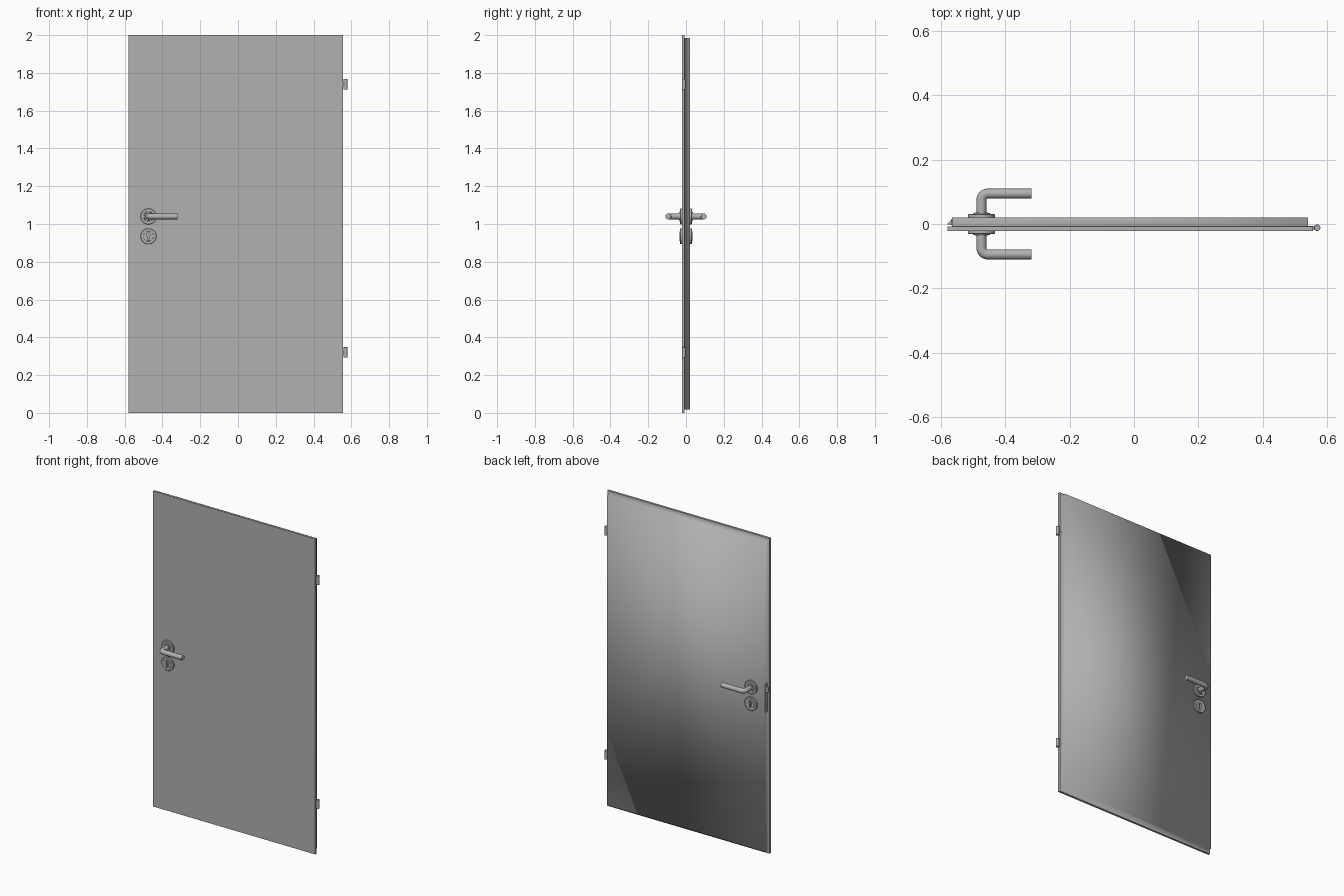
import bpy, bmesh, math
from mathutils import Vector

if "Cube" in bpy.data.objects:
    bpy.data.objects.remove(bpy.data.objects["Cube"])

HX, HANDLE_Z, KEY_Z = -0.474, 1.04, 0.935
pi = math.pi

# One mid-dark grey for the whole door
grey = bpy.data.materials.new("dark_grey")
grey.diffuse_color = (0.44, 0.44, 0.44, 1)
grey.use_nodes = True
grey.node_tree.nodes["Principled BSDF"].inputs["Base Color"].default_value = grey.diffuse_color


def finish(name, bm, smooth=False):
    bmesh.ops.recalc_face_normals(bm, faces=bm.faces[:])
    me = bpy.data.meshes.new(name)
    bm.to_mesh(me)
    bm.free()
    me.materials.append(grey)
    ob = bpy.data.objects.new(name, me)
    bpy.context.collection.objects.link(ob)
    if smooth:
        smooth_obj(ob)
    return ob


def smooth_obj(ob):
    bpy.ops.object.select_all(action='DESELECT')
    ob.select_set(True)
    bpy.context.view_layer.objects.active = ob
    bpy.ops.object.shade_smooth_by_angle(angle=math.radians(35))


def box(name, lo, hi):
    bm = bmesh.new()
    bmesh.ops.create_cube(bm, size=1)
    for v in bm.verts:
        v.co = Vector([(a + b) / 2 + c * (b - a) for a, b, c in zip(lo, hi, v.co)])
    return finish(name, bm)


def prism(name, pts, direction):
    """Extrude a closed 3D outline along a direction."""
    bm = bmesh.new()
    face = bm.faces.new([bm.verts.new(p) for p in pts])
    ext = bmesh.ops.extrude_face_region(bm, geom=[face])
    verts = [g for g in ext['geom'] if isinstance(g, bmesh.types.BMVert)]
    bmesh.ops.translate(bm, verts=verts, vec=direction)
    bm.verts.ensure_lookup_table()
    if len(bm.faces) == len(pts) + 1:
        bm.faces.new([bm.verts[i] for i in range(len(pts))])
    return finish(name, bm)


def lathe(name, profile, centre, axis, segs=40):
    """Revolve (radius, height) pairs around an axis through centre."""
    axis = Vector(axis)
    side = Vector((1, 0, 0))
    bm = bmesh.new()
    vs = [bm.verts.new(Vector(centre) + side * r + axis * h) for r, h in profile]
    es = [bm.edges.new(p) for p in zip(vs, vs[1:])]
    bmesh.ops.spin(bm, geom=vs + es, cent=centre, axis=axis,
                   angle=2 * pi, steps=segs, use_duplicate=False)
    bmesh.ops.remove_doubles(bm, verts=bm.verts[:], dist=1e-5)
    return finish(name, bm, True)


def lever(name, s):
    """Round bar leaving the door, bending and running sideways."""
    R, y, r = 0.02, 0.0945, 0.0155
    pts = [(HX, 0.025)]
    for i in range(11):
        a = pi - i / 10 * pi / 2
        pts.append((HX + R + R * math.cos(a), y - R + R * math.sin(a)))
    pts.append((-0.319, y))
    cu = bpy.data.curves.new(name, 'CURVE')
    cu.dimensions = '3D'
    cu.bevel_depth, cu.bevel_resolution, cu.use_fill_caps = r, 6, True
    cu.materials.append(grey)
    sp = cu.splines.new('POLY')
    sp.points.add(len(pts) - 1)
    for p, (px, py) in zip(sp.points, pts):
        p.co = (px, s * py, HANDLE_Z, 1)
    ob = bpy.data.objects.new(name, cu)
    bpy.context.collection.objects.link(ob)
    bpy.ops.object.select_all(action='DESELECT')
    ob.select_set(True)
    bpy.context.view_layer.objects.active = ob
    bpy.ops.object.convert(target='MESH')
    smooth_obj(bpy.context.view_layer.objects.active)


# Rebated door leaf: flat front plate, softly shaded stepped back
def loop(bm, x0, x1, z0, z1, y):
    return [bm.verts.new(p) for p in ((x0, y, z0), (x1, y, z0), (x1, y, z1), (x0, y, z1))]


bm = bmesh.new()
outer, inner = (-0.58, 0.556, 0, 2), (-0.566, 0.54, 0.018, 1.985)
rings = [loop(bm, *outer, -0.021), loop(bm, *outer, -0.007),
         loop(bm, *inner, -0.007), loop(bm, *inner, 0.02)]
bm.faces.new(rings[0])
for k, (a, b) in enumerate(zip(rings, rings[1:])):
    for i in range(4):
        j = (i + 1) % 4
        bm.faces.new((a[i], a[j], b[j], b[i])).smooth = k > 0
bm.faces.new(rings[3]).smooth = True
finish("door_leaf", bm)

# Keyhole outline: round top with a slot below
keyhole = [(HX + 0.0095 * math.cos(a), -0.05, KEY_Z + 0.008 + 0.0095 * math.sin(a))
           for a in [math.radians(-50 + 280 * i / 20) for i in range(21)]]
keyhole += [(HX - 0.006, -0.05, KEY_Z - 0.021), (HX + 0.006, -0.05, KEY_Z - 0.021)]
cutter = prism("keyhole_cutter", keyhole, (0, 0.1, 0))
cutter.hide_render = True

# Rosettes and levers on both faces
plate = [(0, 0.019), (0.042, 0.019), (0.042, 0.029), (0.040, 0.031),
         (0.027, 0.031), (0.026, 0.0335), (0, 0.0335)]
collar = plate[:-1] + [(0.021, 0.0335), (0.020, 0.036), (0, 0.036)]
for side, s in (("front", -1), ("back", 1)):
    lathe(side + "_handle_rosette", collar, (HX, 0, HANDLE_Z), (0, s, 0))
    key = lathe(side + "_key_rosette", plate, (HX, 0, KEY_Z), (0, s, 0))
    mod = key.modifiers.new("keyhole", 'BOOLEAN')
    mod.operation, mod.object, mod.solver = 'DIFFERENCE', cutter, 'EXACT'
    bpy.context.view_layer.objects.active = key
    bpy.ops.object.modifier_apply(modifier=mod.name)
    smooth_obj(key)
    lever(side + "_lever", s)
bpy.data.objects.remove(cutter)

# Lock face plate, wedge latch and dead bolt on the closing edge
box("lock_face_plate", (-0.5675, -0.004, 0.90), (-0.56, 0.016, 1.08))
prism("latch_bolt", [(-0.56, -0.001, 1.025), (-0.579, -0.001, 1.025),
                     (-0.579, 0.001, 1.025), (-0.567, 0.014, 1.025),
                     (-0.56, 0.014, 1.025)], (0, 0, 0.035))
box("dead_bolt", (-0.569, 0.0, 0.92), (-0.56, 0.012, 0.96))

# Hinges: knuckle barrel plus a short pin into the door edge
for label, z in (("upper", 1.74), ("lower", 0.32)):
    lathe(label + "_hinge_barrel",
          [(0, -0.028), (0.009, -0.028), (0.010, -0.027), (0.010, 0.027),
           (0.009, 0.028), (0, 0.028)], (0.569, -0.0115, z), (0, 0, 1), 24)
    bm = bmesh.new()
    bmesh.ops.create_cone(bm, cap_ends=True, segments=16, radius1=0.005,
                          radius2=0.005, depth=0.03)
    for v in bm.verts:
        v.co = Vector((0.553 + v.co.z, -0.0115 + v.co.y, z + v.co.x))
    finish(label + "_hinge_pin", bm, True)
